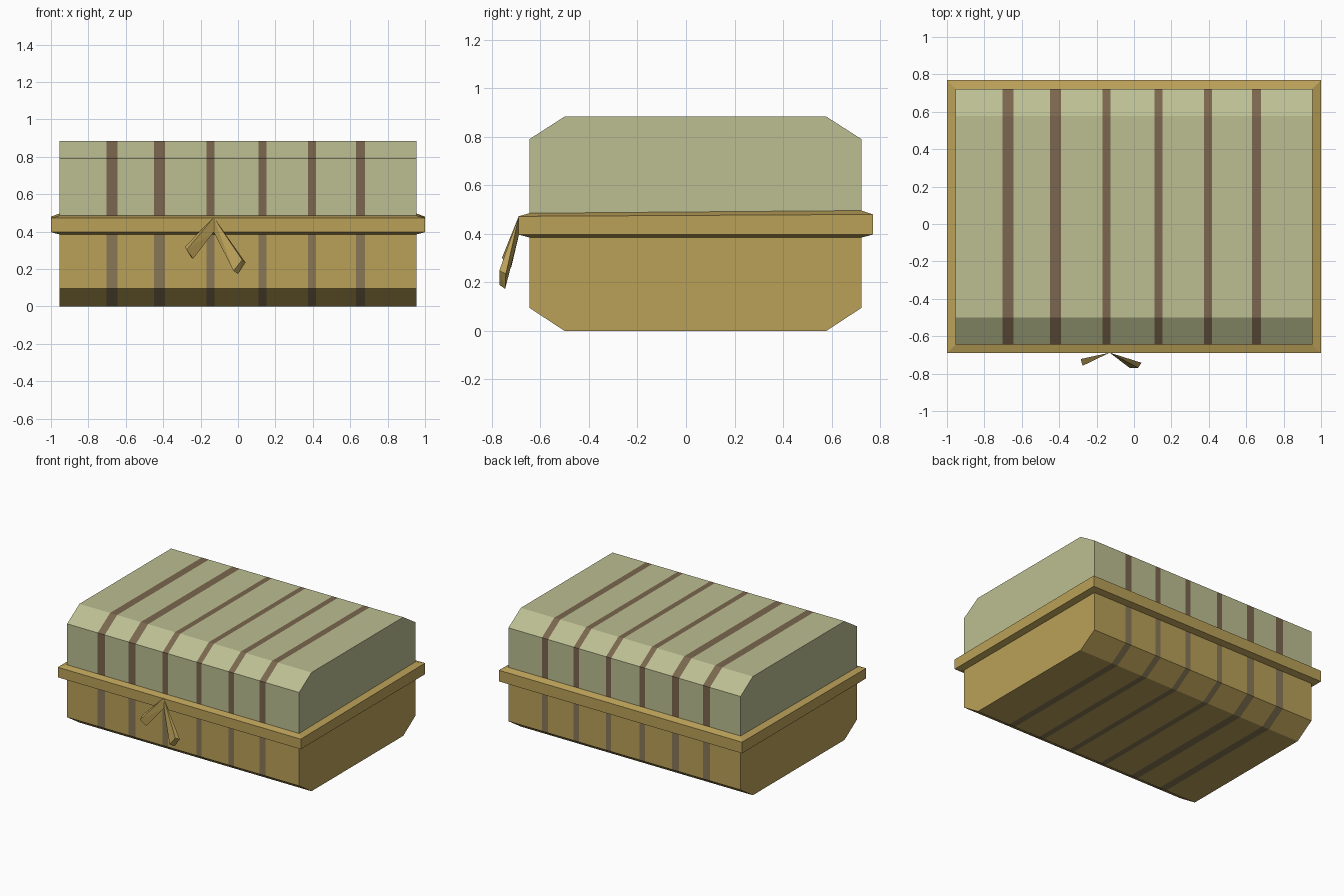
import bpy, bmesh

if "Cube" in bpy.data.objects:
    bpy.data.objects.remove(bpy.data.objects["Cube"])


def material(name, rgb):
    # 8-bit sRGB to linear
    lin = [((c / 255 + 0.055) / 1.055) ** 2.4 for c in rgb]
    m = bpy.data.materials.new(name)
    m.diffuse_color = (*lin, 1)
    m.use_nodes = True
    m.node_tree.nodes["Principled BSDF"].inputs["Base Color"].default_value = m.diffuse_color
    return m


GREEN = material("sage_lid", (188, 191, 146))
TAN = material("tan_base", (186, 160, 88))
BROWN = material("lid_stripe_brown", (122, 102, 78))
TAUPE = material("base_stripe_taupe", (136, 119, 86))


def finish(bm, name, mats):
    bmesh.ops.recalc_face_normals(bm, faces=bm.faces[:])
    me = bpy.data.meshes.new(name)
    bm.to_mesh(me)
    bm.free()
    for m in mats:
        me.materials.append(m)
    ob = bpy.data.objects.new(name, me)
    bpy.context.collection.objects.link(ob)
    return ob


# Stripe edges along x: every second slice is a stripe
XS = [-0.955, -0.703, -0.645, -0.45, -0.39, -0.168, -0.125,
      0.11, 0.152, 0.373, 0.418, 0.63, 0.68, 0.955]


def striped_shell(name, profile, mats):
    """Closed y-z profile swept along x, cut at the stripe edges."""
    bm = bmesh.new()
    rings = [[bm.verts.new((x, y, z)) for y, z in profile] for x in XS]
    n = len(profile)
    for i in range(len(XS) - 1):
        a, b = rings[i], rings[i + 1]
        for j in range(n):
            k = (j + 1) % n
            f = bm.faces.new((a[j], a[k], b[k], b[j]))
            f.material_index = i % 2
    bm.faces.new(rings[0])
    bm.faces.new(rings[-1])
    return finish(bm, name, mats)


# Lid and base, both with chamfered front and back edges
SEAM = 0.435
striped_shell("lid", [(-0.645, SEAM), (-0.645, 0.79), (-0.5, 0.883),
                      (0.578, 0.883), (0.723, 0.79), (0.723, SEAM)], (GREEN, BROWN))
striped_shell("base", [(-0.645, SEAM), (-0.645, 0.095), (-0.5, 0),
                       (0.578, 0), (0.723, 0.095), (0.723, SEAM)], (TAN, TAUPE))

# Rim band: four stacked loops, bevelled above and below, rising slightly to the back
bm = bmesh.new()
INNER, OUTER = (0.955, -0.645, 0.723), (1.0, -0.69, 0.77)
loops = []
for (x, y0, y1), zf, zb in ((INNER, 0.385, 0.385), (OUTER, 0.397, 0.397),
                            (OUTER, 0.472, 0.48), (INNER, 0.485, 0.496)):
    loops.append([bm.verts.new(p) for p in
                  ((-x, y0, zf), (x, y0, zf), (x, y1, zb), (-x, y1, zb))])
for i in range(4):
    a, b = loops[i], loops[(i + 1) % 4]
    for j in range(4):
        k = (j + 1) % 4
        bm.faces.new((a[j], a[k], b[k], b[j]))
finish(bm, "rim_band", (TAN,))


# Two hanging tie ends sharing a knot on the front of the band
def tie(name, end):
    bm = bmesh.new()
    knot = [(-0.13, -0.688, 0.475), (-0.13, -0.688, 0.397)]
    for p in knot + end:
        bm.verts.new(p)
    bmesh.ops.convex_hull(bm, input=bm.verts[:])
    bmesh.ops.dissolve_limit(bm, angle_limit=0.03, verts=bm.verts[:], edges=bm.edges[:])
    finish(bm, name, (TAN,))


tie("tie_left", [(-0.285, -0.722, 0.318), (-0.275, -0.758, 0.302),
                 (-0.24, -0.735, 0.255), (-0.25, -0.72, 0.262)])
tie("tie_right", [(0.04, -0.742, 0.235), (0.022, -0.769, 0.248),
                  (-0.024, -0.769, 0.19), (0.0, -0.745, 0.173)])
